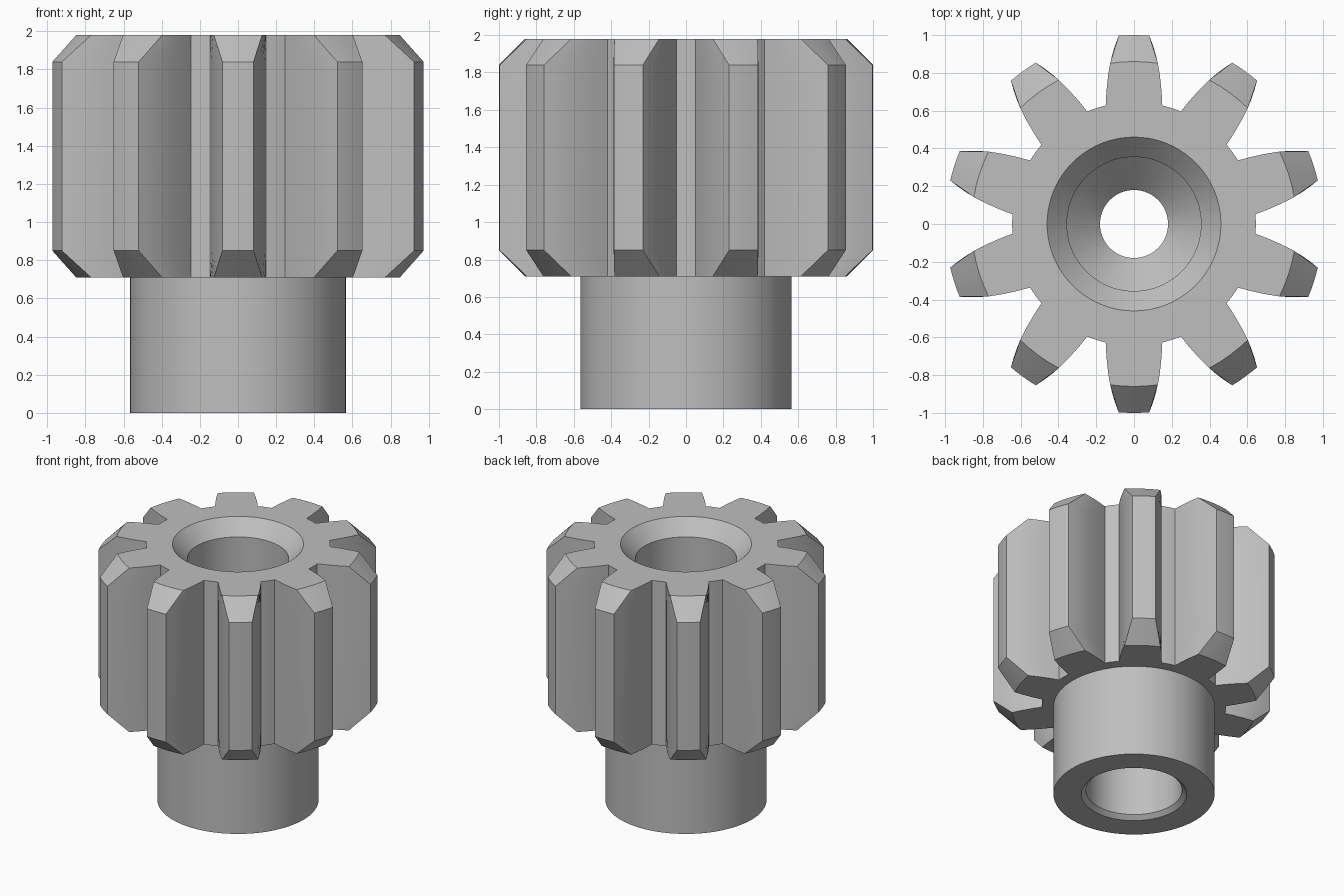
import bpy
import bmesh
from math import sin, cos, atan2, hypot, pi

if "Cube" in bpy.data.objects:
    bpy.data.objects.remove(bpy.data.objects["Cube"], do_unlink=True)

TEETH = 10
ROOT, CHAMFER, TIP = 0.645, 0.86, 1.0
FLANK_STEPS, TIP_STEPS, GAP_STEPS = 7, 4, 4
# Tooth half width against distance from the axis
FLANK = [(0.625, 0.15), (0.70, 0.146), (0.78, 0.138), (0.86, 0.125),
         (0.93, 0.106), (1.0, 0.08)]


def half_width(y):
    for (y0, w0), (y1, w1) in zip(FLANK, FLANK[1:]):
        if y <= y1:
            return w0 + (w1 - w0) * (y - y0) / (y1 - y0)
    return FLANK[-1][1]


def gear_section(outer):
    """Polar outline of the toothed section, cut off at the given radius."""
    flank = []
    base = 0.627
    end = (outer ** 2 - half_width(outer) ** 2) ** 0.5
    for i in range(FLANK_STEPS + 1):
        y = base + (end - base) * i / FLANK_STEPS
        w = half_width(y)
        flank.append((atan2(w, y), hypot(w, y)))
    tip_angle, root_angle = flank[-1][0], flank[0][0]
    tooth = [(-a, r) for a, r in flank]
    tooth += [(tip_angle * (2 * i / TIP_STEPS - 1), outer) for i in range(1, TIP_STEPS)]
    tooth += flank[::-1]
    gap = 2 * pi / TEETH - 2 * root_angle
    tooth += [(root_angle + gap * i / GAP_STEPS, ROOT) for i in range(1, GAP_STEPS)]
    return [(a + pi / 2 + 2 * pi * k / TEETH, r) for k in range(TEETH) for a, r in tooth]


narrow, full = gear_section(CHAMFER), gear_section(TIP)


def circle(radius):
    return [(a, radius) for a, _ in narrow]


# Closed run of sections: outside upwards, then down through the bore
sections = [
    (0.0, circle(0.565)), (0.71, circle(0.565)),           # hub
    (0.71, narrow), (0.85, full),                          # lower tooth chamfer
    (1.84, full), (1.98, narrow),                          # teeth and upper chamfer
    (1.98, circle(0.46)), (1.87, circle(0.355)),           # countersink
    (1.2, circle(0.355)), (1.03, circle(0.18)),            # upper bore and seat
    (0.95, circle(0.18)), (0.8, circle(0.337)),            # throat
    (0.03, circle(0.337)), (0.0, circle(0.37)),            # lower bore and chamfer
]

bm = bmesh.new()
rings = [[bm.verts.new((r * cos(a), r * sin(a), z)) for a, r in outline]
         for z, outline in sections]
for lower, upper in zip(rings, rings[1:] + rings[:1]):
    for i in range(len(lower)):
        j = (i + 1) % len(lower)
        bm.faces.new((lower[i], lower[j], upper[j], upper[i]))
bmesh.ops.recalc_face_normals(bm, faces=bm.faces)
mesh = bpy.data.meshes.new("pinion_gear")
bm.to_mesh(mesh)
bm.free()

# Plain grey metal
steel = bpy.data.materials.new("grey_steel")
steel.use_nodes = True
colour = (0.52, 0.52, 0.52, 1)
steel.diffuse_color = colour
steel.node_tree.nodes["Principled BSDF"].inputs["Base Color"].default_value = colour
mesh.materials.append(steel)

gear = bpy.data.objects.new("pinion_gear", mesh)
bpy.context.collection.objects.link(gear)
bpy.ops.object.select_all(action="DESELECT")
gear.select_set(True)
bpy.context.view_layer.objects.active = gear
bpy.ops.object.shade_smooth_by_angle(angle=pi / 6)
